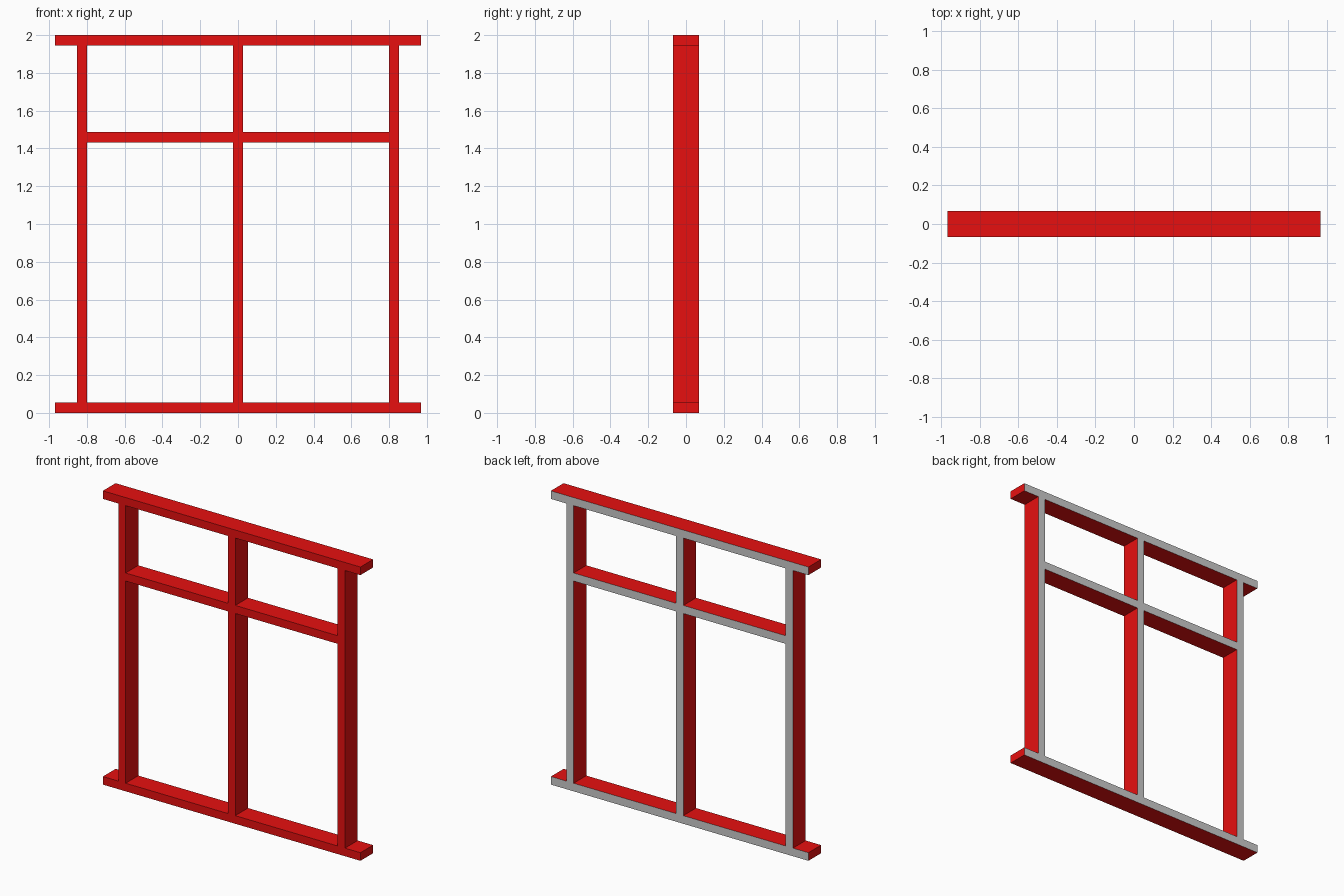
import bpy, bmesh
from mathutils import Matrix, Vector

if "Cube" in bpy.data.objects:
    bpy.data.objects.remove(bpy.data.objects["Cube"])

T = 0.055          # bar thickness seen from the front
D = 0.136          # frame depth
H = 2.0            # overall height
POST_X = 0.826     # side post centre
CROSS_Z = 1.459    # cross bar centre

red = bpy.data.materials.new("red_paint")
red.diffuse_color = (0.8, 0.005, 0.005, 1)
red.use_nodes = True
red.node_tree.nodes["Principled BSDF"].inputs["Base Color"].default_value = red.diffuse_color


def bar(name, x0, x1, z0, z1):
    """Box bar, painted red except for its bare grey back face."""
    bm = bmesh.new()
    size = Matrix.Diagonal((x1 - x0, D, z1 - z0, 1))
    centre = Matrix.Translation(Vector(((x0 + x1) / 2, 0, (z0 + z1) / 2)))
    bmesh.ops.create_cube(bm, size=1, matrix=centre @ size)
    bm.normal_update()
    for f in bm.faces:
        f.material_index = 1 if f.normal.y > 0.5 else 0
    me = bpy.data.meshes.new(name)
    bm.to_mesh(me)
    bm.free()
    me.materials.append(red)
    me.materials.append(None)
    ob = bpy.data.objects.new(name, me)
    bpy.context.collection.objects.link(ob)
    return ob


# Sill and head rails overhang the posts
bar("bottom_rail", -0.97, 0.97, 0, T)
bar("top_rail", -0.97, 0.97, H - T, H)

# Three uprights between the rails
for name, x in (("left_post", -POST_X), ("centre_post", 0), ("right_post", POST_X)):
    bar(name, x - T / 2, x + T / 2, T, H - T)

# Cross bar halves fitted between the uprights
inner, outer = T / 2, POST_X - T / 2
bar("left_cross_bar", -outer, -inner, CROSS_Z - T / 2, CROSS_Z + T / 2)
bar("right_cross_bar", inner, outer, CROSS_Z - T / 2, CROSS_Z + T / 2)
